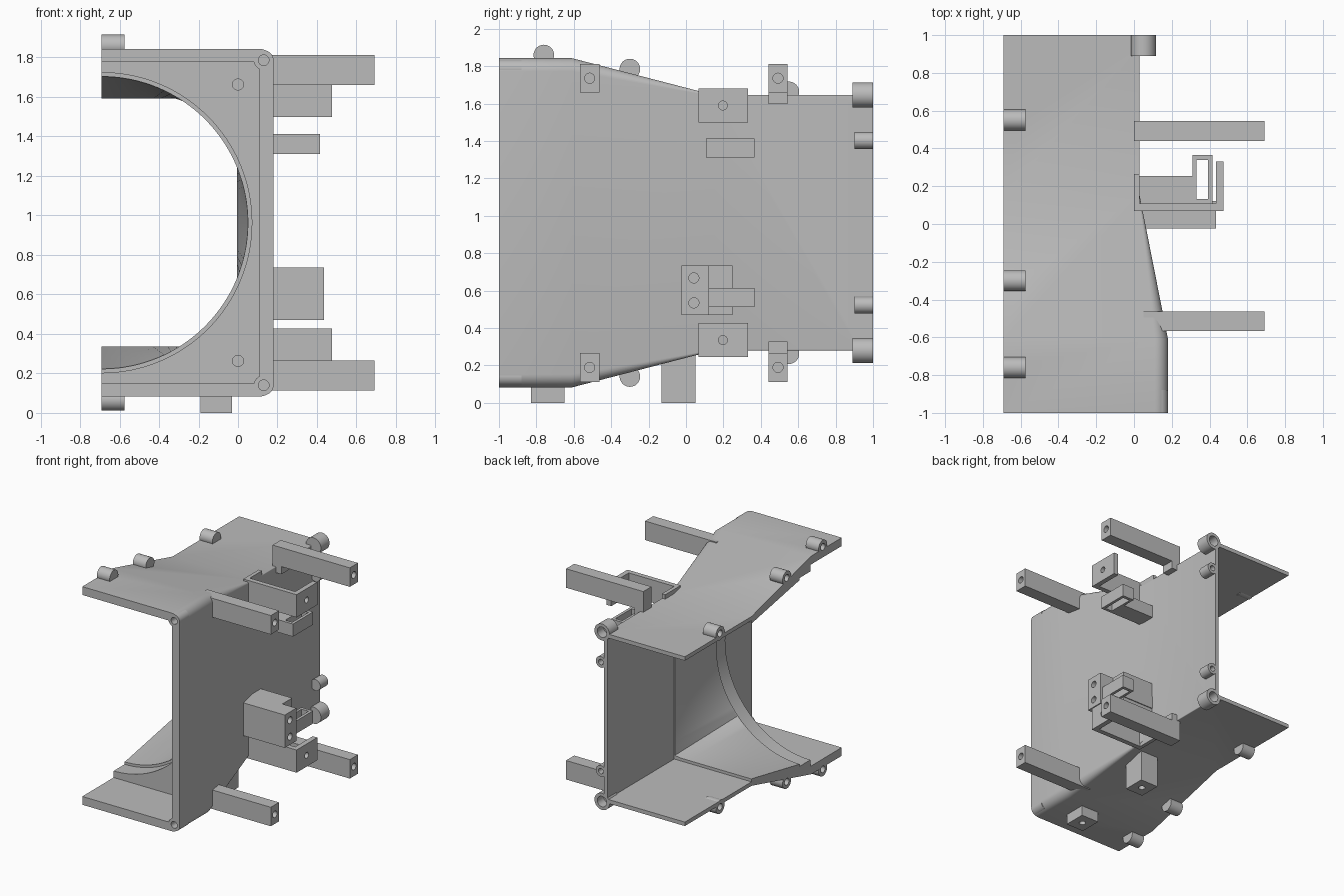
import bpy, bmesh
from math import sin, cos, tan, pi, radians
from mathutils import Matrix, Vector

cube = bpy.data.objects.get("Cube")
if cube:
    bpy.data.objects.remove(cube, do_unlink=True)

mat = bpy.data.materials.new("light_grey_plastic")
mat.use_nodes = True
GREY = (0.5, 0.5, 0.5, 1)
mat.diffuse_color = GREY
mat.node_tree.nodes["Principled BSDF"].inputs["Base Color"].default_value = GREY

CUT_X, MID_Z = -0.69, 0.963      # open side plane and height of symmetry


def finish(name, bm):
    bmesh.ops.recalc_face_normals(bm, faces=bm.faces)
    mesh = bpy.data.meshes.new(name)
    bm.to_mesh(mesh)
    bm.free()
    mesh.materials.append(mat)
    ob = bpy.data.objects.new(name, mesh)
    bpy.context.collection.objects.link(ob)
    return ob


def box(name, x, y, z):
    bm = bmesh.new()
    bmesh.ops.create_cube(bm, size=1)
    for v in bm.verts:
        v.co = Vector([(a + b) / 2 + c * (b - a) for (a, b), c in zip((x, y, z), v.co)])
    return finish(name, bm)


def rod(name, axis, start, end, r, sides=32):
    """Cylinder along X, Y or Z between two points."""
    bm = bmesh.new()
    a, b = Vector(start), Vector(end)
    turn = Vector((0, 0, 1)).rotation_difference(b - a).to_matrix().to_4x4()
    bmesh.ops.create_cone(bm, cap_ends=True, segments=sides, radius1=r, radius2=r,
                          depth=(b - a).length, matrix=Matrix.Translation((a + b) / 2) @ turn)
    return finish(name, bm)


def loft(name, sections):
    """Closed solid through (y, [(x, z), ...]) sections of equal count."""
    bm = bmesh.new()
    rings = [[bm.verts.new((x, y, z)) for x, z in pts] for y, pts in sections]
    n = len(rings[0])
    for lo, hi in zip(rings, rings[1:]):
        for i in range(n):
            j = (i + 1) % n
            bm.faces.new((lo[i], lo[j], hi[j], hi[i]))
    bm.faces.new(rings[0])
    bm.faces.new(rings[-1])
    return finish(name, bm)


def carve(targets, cutter):
    cutter.hide_render = True
    for ob in targets:
        mod = ob.modifiers.new("cut", "BOOLEAN")
        mod.operation, mod.solver, mod.object = "DIFFERENCE", "EXACT", cutter
        with bpy.context.temp_override(object=ob, active_object=ob, selected_objects=[ob]):
            bpy.ops.object.modifier_apply(modifier="cut")
    bpy.data.objects.remove(cutter, do_unlink=True)


def outer(x, half, r):
    """Half housing outline with rounded corners."""
    pts = [(CUT_X, MID_Z - half)]
    for s, t0 in ((-1, -90), (1, 0)):
        for k in range(9):
            t = radians(t0 + k * 11.25)
            pts.append((x - r + r * cos(t), MID_Z + s * (half - r) + r * sin(t)))
    return pts + [(CUT_X, MID_Z + half)]


ANGLES = [radians(-90 + 180 * k / 64) for k in range(65)]


def with_tail(pts):
    return [(-0.9, pts[0][1])] + pts + [(-0.9, pts[-1][1])]


def arc(r):
    return with_tail([(CUT_X + r * cos(t), MID_Z + r * sin(t)) for t in ANGLES])


def rect(w, h):
    pts = []
    for t in ANGLES:
        k = min(w / max(cos(t), 1e-6), h / max(abs(sin(t)), 1e-6))
        pts.append((CUT_X + k * cos(t), MID_Z + k * sin(t)))
    return with_tail(pts)


# Housing: solid tapered body, then front pocket, round throat and rear chamber
shell = loft("housing", [(-1, outer(0.18, 0.88, 0.07)), (-0.61, outer(0.18, 0.88, 0.07)),
                         (0.15, outer(0.03, 0.683, 0.006)), (1, outer(0.03, 0.683, 0.006))])
carve([shell], box("front_pocket", (-0.9, 0.11), (-1.1, -0.6), (0.15, 2 * MID_Z - 0.15)))
carve([shell], loft("counterbore", [(-0.7, arc(0.76)), (-0.46, arc(0.76))]))
carve([shell], loft("throat", [(-0.5, arc(0.74)), (-0.45, arc(0.74)),
                               (0.14, rect(0.685, 0.628)), (0.17, rect(0.685, 0.628))]))
carve([shell], box("rear_chamber", (-0.9, 0), (0.15, 1.1), (0.312, 2 * MID_Z - 0.312)))

parts = [shell]
for side, s in (("upper", 1), ("lower", -1)):
    def zz(a, b):
        return tuple(sorted((MID_Z + s * a, MID_Z + s * b)))

    def drill(obs, axis, a, b, r):
        carve(obs, rod("drill", axis, a, b, r, 24))

    # Screw holes in the throat face
    z = MID_Z + s * 0.7
    drill([shell], "Y", (0, -0.7, z), (0, -0.5, z), 0.028)

    # Corner, rear and small rear screw bosses, running front to back
    for label, x, dz, r, hole, y0, y1 in (("front_corner", 0.13, 0.823, 0.05, 0.027, -1, -0.88),
                                          ("rear_corner", 0.05, 0.683, 0.067, 0.042, 0.89, 1),
                                          ("rear_small", 0.06, 0.44, 0.045, 0.022, 0.9, 1)):
        z = MID_Z + s * dz
        boss = rod(f"{side}_{label}_boss", "Y", (x, y0, z), (x, y1, z), r)
        out = (y0 - 0.1, y0 + 0.08) if y0 < 0 else (y1 - 0.08, y1 + 0.1)
        drill([shell, boss], "Y", (x, out[0], z), (x, out[1], z), hole)
        parts.append(boss)

    # Joining bosses along the open edge
    for i, (y, dz) in enumerate(((-0.76, 0.897), (-0.3, 0.822), (0.55, 0.7))):
        z = MID_Z + s * dz
        boss = rod(f"{side}_edge_boss_{i + 1}", "X", (CUT_X, y, z), (-0.575, y, z), 0.055)
        drill([shell, boss], "X", (-0.8, y, z), (-0.6, y, z), 0.027)
        parts.append(boss)

    # Long mounting arms with a foot on the rear ones
    z = MID_Z + s * 0.773
    for label, x0, y in (("front", 0.05, -0.515), ("rear", 0, 0.492)):
        arm = box(f"{side}_{label}_arm", (x0, 0.69), (y - 0.052, y + 0.052), zz(0.697, 0.85))
        drill([arm], "X", (0.58, y, z), (0.8, y, z), 0.027)
        parts.append(arm)
    parts.append(box(f"{side}_rear_arm_foot", (0, 0.08), (0.44, 0.544), zz(0.635, 0.70)))

    # Angled bracket: long wall, drilled end plate and root plate
    z = MID_Z + s * 0.627
    parts.append(box(f"{side}_bracket_wall", (0.02, 0.44), (0.068, 0.108), zz(0.535, 0.718)))
    plate = box(f"{side}_bracket_plate", (0.435, 0.475), (0.068, 0.332), zz(0.535, 0.718))
    drill([plate], "X", (0.4, 0.197, z), (0.5, 0.197, z), 0.024)
    root = box(f"{side}_bracket_root", (0, 0.03), (0.068, 0.265), zz(0.535, 0.718))
    parts += [plate, root]

    # Clip: block ending in an open loop
    parts.append(box(f"{side}_clip_block", (0.01, 0.315), (0.108, 0.255), zz(0.348, 0.45)))
    loop = box(f"{side}_clip_loop", (0.31, 0.415), (0.108, 0.365), zz(0.348, 0.45))
    carve([loop], box("slot", (0.33, 0.392), (0.132, 0.34), (0, 2)))
    parts.append(loop)

# Side block with two screw holes and a shorter rear shoulder
block = box("side_block", (0.01, 0.435), (-0.025, 0.122), (0.47, 0.735))
for z in (0.535, 0.668):
    carve([block], rod("drill", "X", (0.3, 0.042, z), (0.5, 0.042, z), 0.027))
parts += [block, box("side_block_shoulder", (0.01, 0.31), (0.12, 0.248), (0.47, 0.735))]

# Square feet under the housing
for label, y0, y1, top in (("front", -0.83, -0.65, 0.1), ("rear", -0.13, 0.05, 0.26)):
    foot = box(f"{label}_foot", (-0.19, -0.03), (y0, y1), (0, top))
    y = (y0 + y1) / 2
    carve([foot], rod("drill", "Z", (-0.11, y, -0.1), (-0.11, y, 0.07), 0.025))
    parts.append(foot)

# Smooth rounded surfaces, keep hard edges crisp
bpy.ops.object.select_all(action="DESELECT")
for ob in parts:
    ob.select_set(True)
bpy.context.view_layer.objects.active = shell
bpy.ops.object.shade_smooth_by_angle(angle=radians(25))
